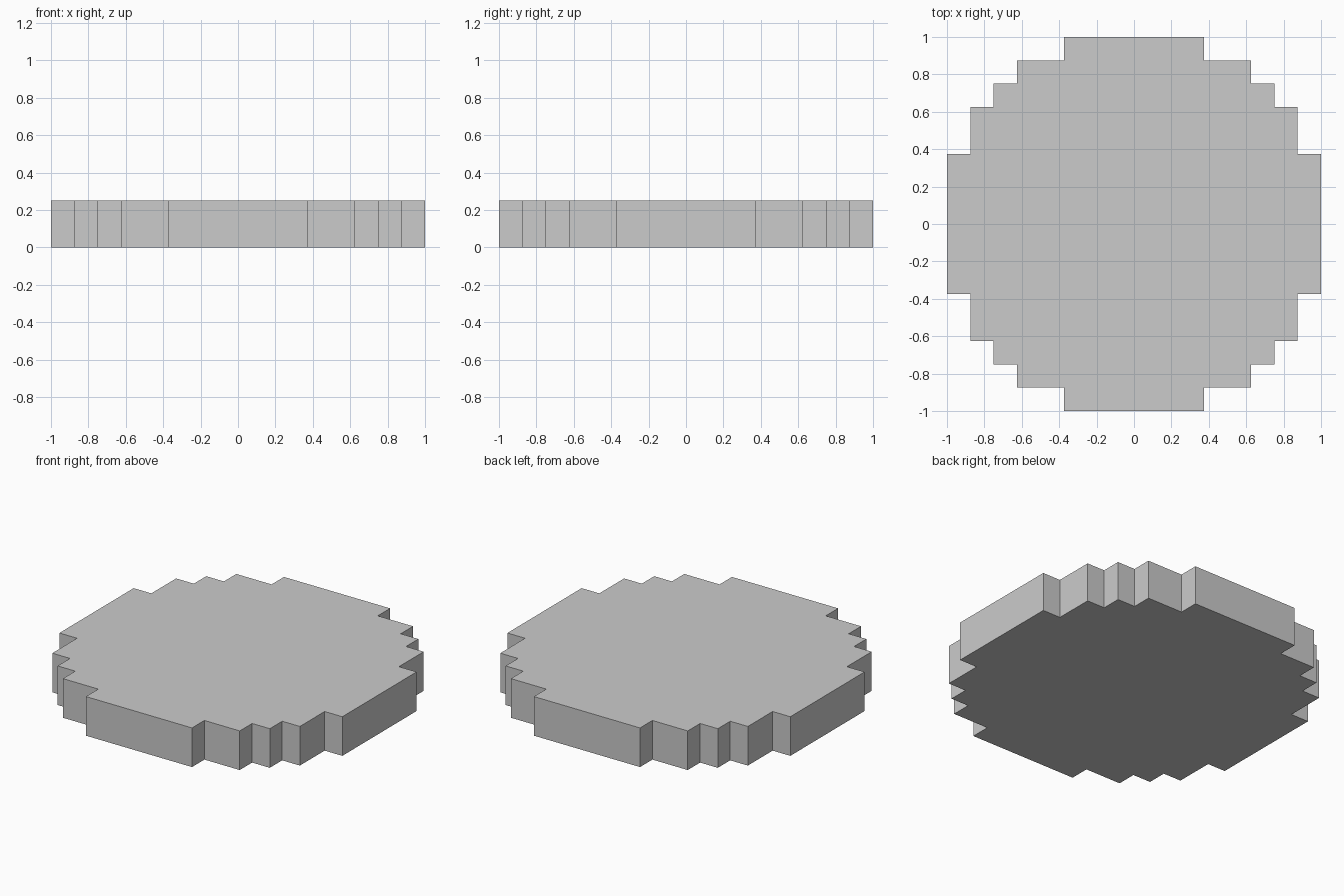
import bpy
import bmesh

if "Cube" in bpy.data.objects:
    bpy.data.objects.remove(bpy.data.objects["Cube"])

HEIGHT = 0.25

# Stepped outline of one quarter, counter-clockwise
quarter = [(1, .375), (.875, .375), (.875, .625), (.75, .625), (.75, .75),
           (.625, .75), (.625, .875), (.375, .875), (.375, 1)]

# Turn the quarter four times to close the outline
outline = []
for _ in range(4):
    outline += quarter
    quarter = [(-y, x) for x, y in quarter]

# Extrude the outline into a flat slab
bm = bmesh.new()
base = bm.faces.new([bm.verts.new((x, y, 0)) for x, y in outline])
result = bmesh.ops.extrude_face_region(bm, geom=[base], use_keep_orig=True)
top_verts = [g for g in result["geom"] if isinstance(g, bmesh.types.BMVert)]
bmesh.ops.translate(bm, verts=top_verts, vec=(0, 0, HEIGHT))
bmesh.ops.recalc_face_normals(bm, faces=bm.faces)

mesh = bpy.data.meshes.new("stepped_round_plate")
bm.to_mesh(mesh)
bm.free()
plate = bpy.data.objects.new("stepped_round_plate", mesh)
bpy.context.collection.objects.link(plate)
